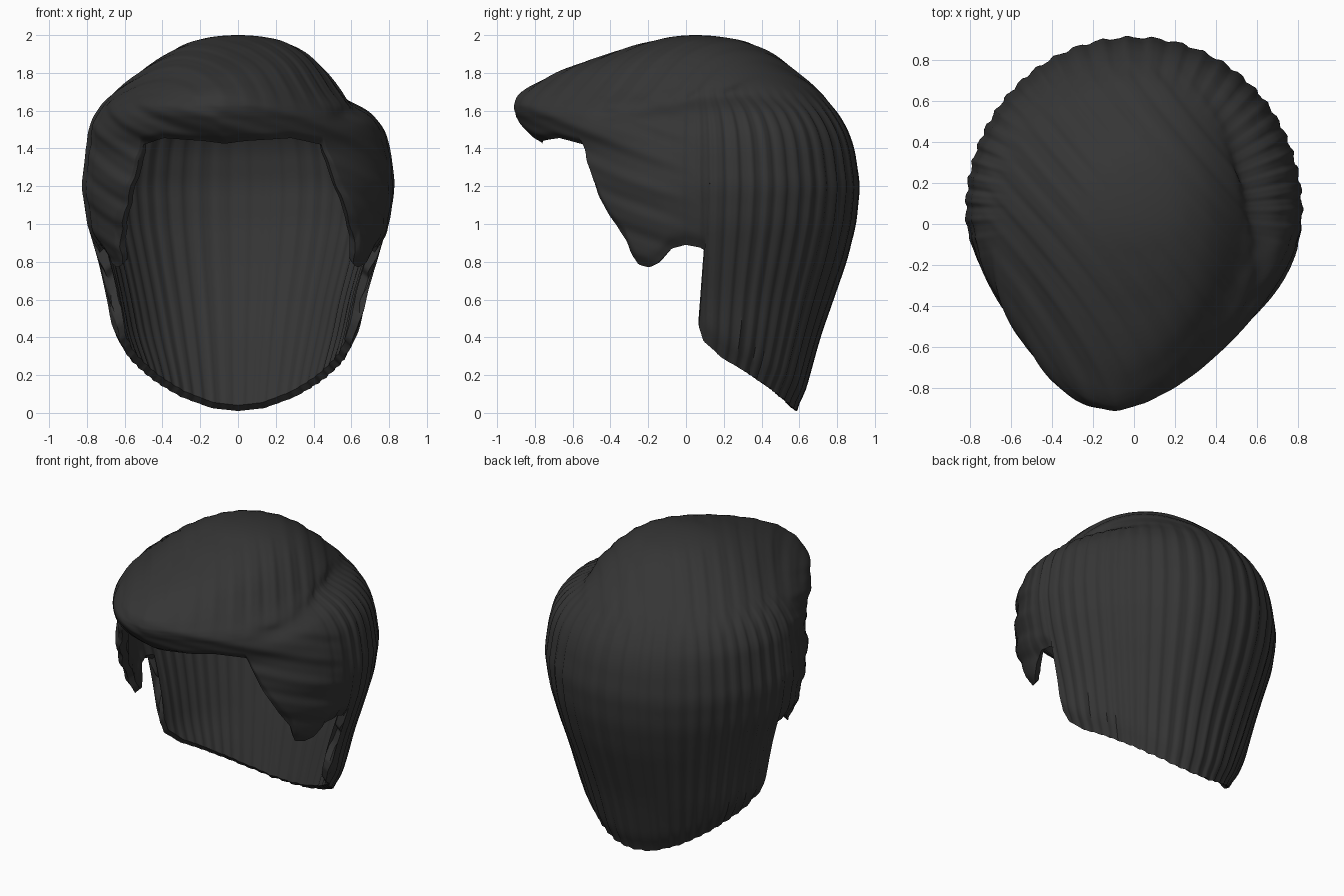
import bpy, bmesh, math

if "Cube" in bpy.data.objects:
    bpy.data.objects.remove(bpy.data.objects["Cube"])

# Silhouette tables by height: back, front, left and right reach from the axis
Z = [2, 1.99, 1.97, 1.9, 1.8, 1.7, 1.65, 1.6, 1.5, 1.4, 1.2, 1, .8, .6, .4, .2, 0]
BACK = [0, .14, .25, .41, .54, .66, .70, .74, .80, .835, .865, .845, .795, .725, .655, .6, .545]
FRONT = [0, .13, .22, .46, .74, .92, .96, .97, .90, .81, .82, .80, .75, .7, .65, .6, .55]
LEFT = [0, .14, .23, .375, .525, .65, .705, .745, .79, .80, .825, .795, .735, .69, .655, .57, .5]
RIGHT = [0, .14, .23, .365, .47, .55, .61, .69, .77, .80, .825, .795, .735, .675, .635, .57, .5]
# Hair edge from the front (0 degrees) round to the nape (180): angle, height
EDGE = [(0, 1.425), (8, 1.44), (25, 1.455), (39, 1.42), (46, 1.2), (54, 1.02), (60, .91), (62, .83),
        (64, .785), (69, .77), (74, .795), (80, .87), (86, .89), (92, .875), (95, .85), (95, .75),
        (98, .71), (97, .62), (92, .52), (91.5, .46), (94, .38), (104, .29), (127, .17), (146, .085),
        (165, .025), (180, .01)]
AXIS_Y = .05
HALF, ROWS = 220, 90


def interp(x, xs, ys):
    for i in range(len(xs) - 1):
        if x <= xs[i + 1]:
            k = max(0, (x - xs[i]) / (xs[i + 1] - xs[i]))
            return ys[i] + (ys[i + 1] - ys[i]) * k
    return ys[-1]


S = [math.sqrt(2 - z) for z in Z]


def reach(z, table):
    s = math.sqrt(max(0, 2 - z))
    d = min(.02, s * .5)
    return sum(interp(s + k * d, S, table) for k in (-1, 0, 1)) / 3


def smooth(a, b, x):
    k = min(1, max(0, (x - a) / (b - a)))
    return k * k * (3 - 2 * k)


def radius(a, z):
    """Distance of the outer hair from the axis at angle a and height z."""
    sn, cs = math.sin(a), math.cos(a)
    w = reach(z, RIGHT if sn > 0 else LEFT)
    d = reach(z, FRONT if cs > 0 else BACK)
    if w < 1e-6 or d < 1e-6:
        return 0
    n = 2.05
    if cs > 0:                                     # forelock is more pointed
        n -= (.32 - .08 * sn) * smooth(1.92, 1.75, z) 
    return ((abs(sn) / w) ** n + (abs(cs) / d) ** n) ** (-1 / n)


def ridge(v):
    return math.sin(v) + .3 * math.sin(v * 2.3 + 1)


def strands(a, z, r):
    """Combed ridges: vertical below, diagonal over the crown, plus the parting groove."""
    x, y = r * math.sin(a), -r * math.cos(a)
    back = ridge(a * 50 + 3 * math.sin(3 * a))
    temple = ridge(9 * a + 34 * z)
    f = smooth(-.1, .35, math.cos(a))
    side = back * (1 - f) + temple * f
    crown = ridge(50 * (.82 * x + .57 * y) + 4 * math.sin(2 * y))
    k = smooth(1.55, 1.75, z)
    out = (side * (1 - k) + crown * k * .8) * .006 * smooth(0, .4, r)
    deg = math.degrees(a) % 360
    part = smooth(38, 55, deg) * (1 - smooth(115, 150, deg))
    zp = 1.58 + .1 * smooth(45, 110, deg)
    return out - .03 * part * math.exp(-((z - zp) / .04) ** 2)


def lean(x, y):
    """Sweep the forelock towards the left."""
    return x - .1 * (max(0, -y) / .9) ** 2


# Even columns along the edge, on the right half then mirrored to the left
dist = [0]
for p, q in zip(EDGE, EDGE[1:]):
    dist.append(dist[-1] + math.hypot(math.radians(q[0] - p[0]) * .8, q[1] - p[1]))
us = [dist[-1] * i / HALF for i in range(HALF + 1)]
half = [(interp(u, dist, [e[0] for e in EDGE]), interp(u, dist, [e[1] for e in EDGE])) for u in us]
ring = half + [(360 - a, z) for a, z in half[-2:0:-1]]
N = len(ring)


def spread_angle(i, win=36):
    total = 0
    for k in range(i - win, i + win + 1):
        total += ring[k % N][0] + 360 * (k // N)
    return total / (2 * win + 1)


bm = bmesh.new()
outer, inner = [], []
for i, (edge_a, edge_z) in enumerate(ring):
    top_a = spread_angle(i)
    co, ci = [], []
    for j in range(ROWS + 1):
        t = j / ROWS
        a = math.radians(top_a + (edge_a - top_a) * t * t)
        # outer surface, rounded in slightly at the rim
        z = 2 - (2 - edge_z) * t ** 1.7
        r = radius(a, z)
        r = max(0, r + strands(a, z, r) - .02 * smooth(.95, 1, t) ** 2) if j else 0
        x, y = r * math.sin(a), AXIS_Y - r * math.cos(a)
        co.append(bm.verts.new((lean(x, y), y, z)))
        # inner surface, an even thickness below the outer one
        z = 1.93 - (1.93 - edge_z - .03) * t ** 1.7
        r = radius(a, z + .07 * smooth(1.2, 1.7, z))
        r = max(0, r - .06 * smooth(1.93, 1.8, z) + .7 * strands(a, z, r)) if j else 0
        x, y = r * math.sin(a), AXIS_Y - r * math.cos(a)
        ci.append(bm.verts.new((lean(x, y), y, z)))
    outer.append(co)
    inner.append(ci)

# Skin both surfaces and join them along the rim
for i in range(N):
    k = (i + 1) % N
    for j in range(ROWS):
        bm.faces.new((outer[i][j], outer[i][j + 1], outer[k][j + 1], outer[k][j]))
        bm.faces.new((inner[i][j], inner[k][j], inner[k][j + 1], inner[i][j + 1]))
    bm.faces.new((outer[i][-1], inner[i][-1], inner[k][-1], outer[k][-1]))
bmesh.ops.remove_doubles(bm, verts=bm.verts, dist=.0002)
bmesh.ops.recalc_face_normals(bm, faces=bm.faces)

mesh = bpy.data.meshes.new("hair")
bm.to_mesh(mesh)
bm.free()
hair = bpy.data.objects.new("hair", mesh)
bpy.context.collection.objects.link(hair)

mat = bpy.data.materials.new("charcoal hair")
mat.diffuse_color = (.036, .036, .036, 1)
mat.use_nodes = True
mat.node_tree.nodes["Principled BSDF"].inputs["Base Color"].default_value = mat.diffuse_color
mesh.materials.append(mat)

bpy.context.view_layer.objects.active = hair
hair.select_set(True)
bpy.ops.object.shade_smooth_by_angle(angle=math.radians(50))
